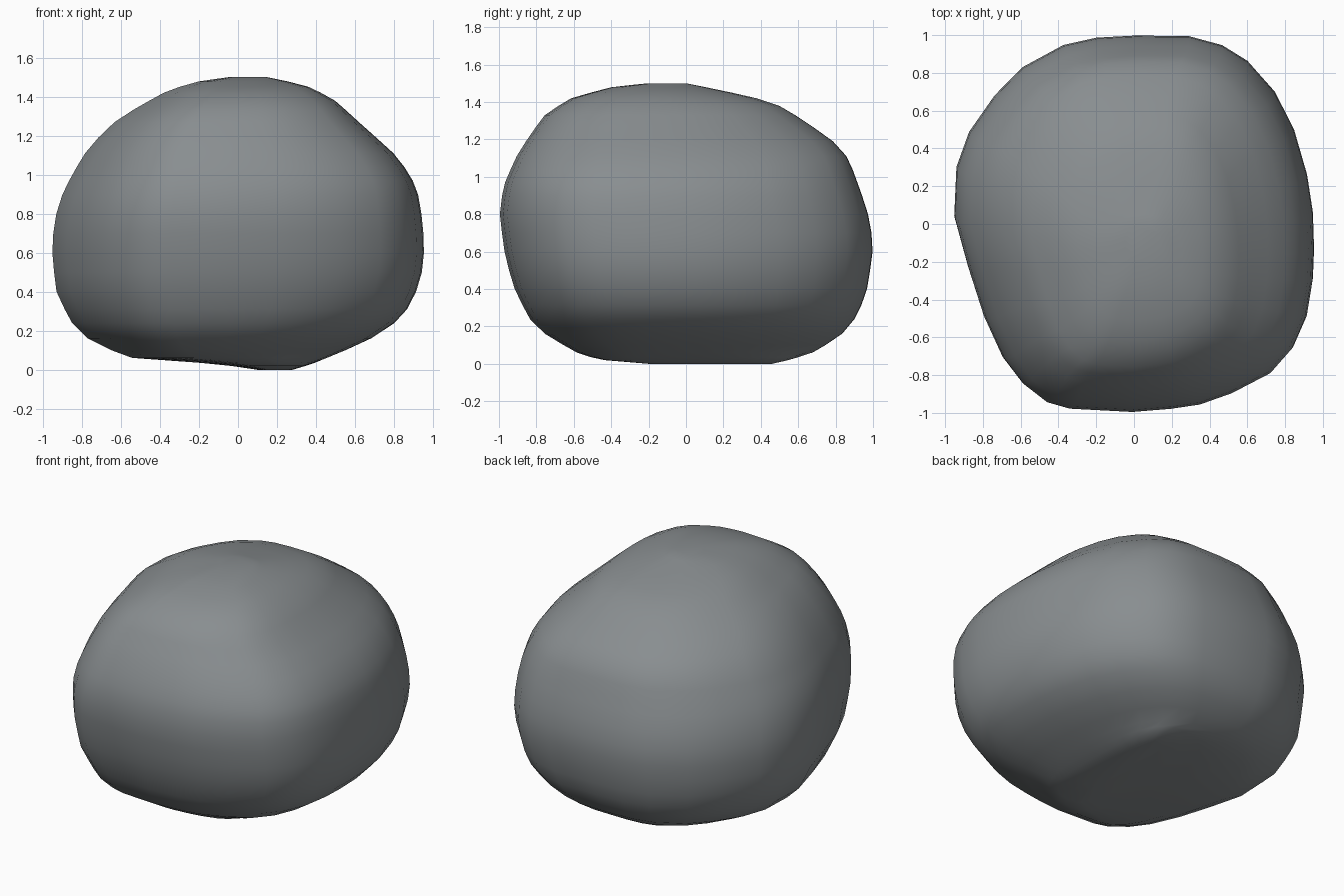
import bpy, bmesh

if "Cube" in bpy.data.objects:
    bpy.data.objects.remove(bpy.data.objects["Cube"])

# Plan outline of the boulder at its widest (x, y)
plan = [(0, -1), (.2, -.98), (.35, -.96), (.52, -.9), (.74, -.79), (.85, -.66),
        (.92, -.5), (.95, -.3), (.955, -.15), (.95, .05), (.92, .25), (.85, .5),
        (.75, .7), (.6, .87), (.47, .95), (.3, 1), (0, 1), (-.2, .99),
        (-.37, .955), (-.6, .83), (-.74, .68), (-.88, .48), (-.945, .3),
        (-.96, .03), (-.88, -.24), (-.8, -.5), (-.7, -.72), (-.6, -.85),
        (-.47, -.95), (-.37, -.98)]

# Side profiles as (extent, height)
right = [(.28, 0), (.38, .03), (.6, .12), (.77, .2), (.87, .31), (.94, .45), (.955, .6),
         (.95, .75), (.92, .93), (.87, 1.02), (.8, 1.11), (.62, 1.27), (.5, 1.38),
         (.37, 1.45), (.25, 1.48), (.15, 1.5)]
left = [(.1, 0), (-.1, .03), (-.57, .06), (-.8, .17), (-.86, .24), (-.94, .4), (-.96, .6),
        (-.955, .7), (-.935, .83), (-.9, .92), (-.8, 1.1), (-.68, 1.24), (-.6, 1.3),
        (-.36, 1.435), (-.2, 1.48), (-.05, 1.5)]
back = [(.46, 0), (.55, .02), (.68, .06), (.83, .15), (.92, .26), (.97, .4), (1, .6),
        (.99, .75), (.96, .85), (.87, 1.1), (.78, 1.2), (.6, 1.32), (.47, 1.4),
        (.2, 1.46), (0, 1.5)]
front = [(-.2, 0), (-.45, .02), (-.57, .05), (-.76, .16), (-.84, .24), (-.92, .4),
         (-.97, .57), (-1, .8), (-.98, .95), (-.9, 1.13), (-.76, 1.33), (-.62, 1.42),
         (-.4, 1.48), (-.2, 1.5)]


def extent(profile, z):
    for (a, za), (b, zb) in zip(profile, profile[1:]):
        if z <= zb:
            return a + (b - a) * (z - za) / (zb - za)
    return profile[-1][0]


def remap(v, lo, hi, a, b):
    return a + (b - a) * (v - lo) / (hi - lo)


# Loft the outline through the profiles
heights = [0, .02, .035, .06, .1, .16, .24, .31, .4, .5, .6, .7, .8, .9, .97, 1.04,
           1.11, 1.19, 1.27, 1.33, 1.38, 1.42, 1.45, 1.48, 1.49, 1.5]
bm = bmesh.new()
rings = []
for z in heights:
    x0, x1 = extent(left, z), extent(right, z)
    y0, y1 = extent(front, z), extent(back, z)
    rings.append([bm.verts.new((remap(x, -.96, .955, x0, x1),
                                remap(y, -1, 1, y0, y1), z)) for x, y in plan])
n = len(plan)
for a, b in zip(rings, rings[1:]):
    for i in range(n):
        j = (i + 1) % n
        bm.faces.new((a[i], a[j], b[j], b[i]))
bm.faces.new(rings[0][::-1])
bm.faces.new(rings[-1])
# Soften the seams between rings a little
inner = [v for r in rings[1:-1] for v in r]
bmesh.ops.smooth_vert(bm, verts=inner, factor=.3, use_axis_x=True, use_axis_y=True, use_axis_z=True)
bmesh.ops.recalc_face_normals(bm, faces=bm.faces)

mesh = bpy.data.meshes.new("boulder")
bm.to_mesh(mesh)
bm.free()
boulder = bpy.data.objects.new("boulder", mesh)
bpy.context.collection.objects.link(boulder)

# Dark slate stone
stone = bpy.data.materials.new("stone")
stone.diffuse_color = (.25, .27, .28, 1)
stone.use_nodes = True
stone.node_tree.nodes["Principled BSDF"].inputs["Base Color"].default_value = stone.diffuse_color
mesh.materials.append(stone)

bpy.context.view_layer.objects.active = boulder
boulder.select_set(True)
bpy.ops.object.shade_smooth_by_angle(angle=.9)
